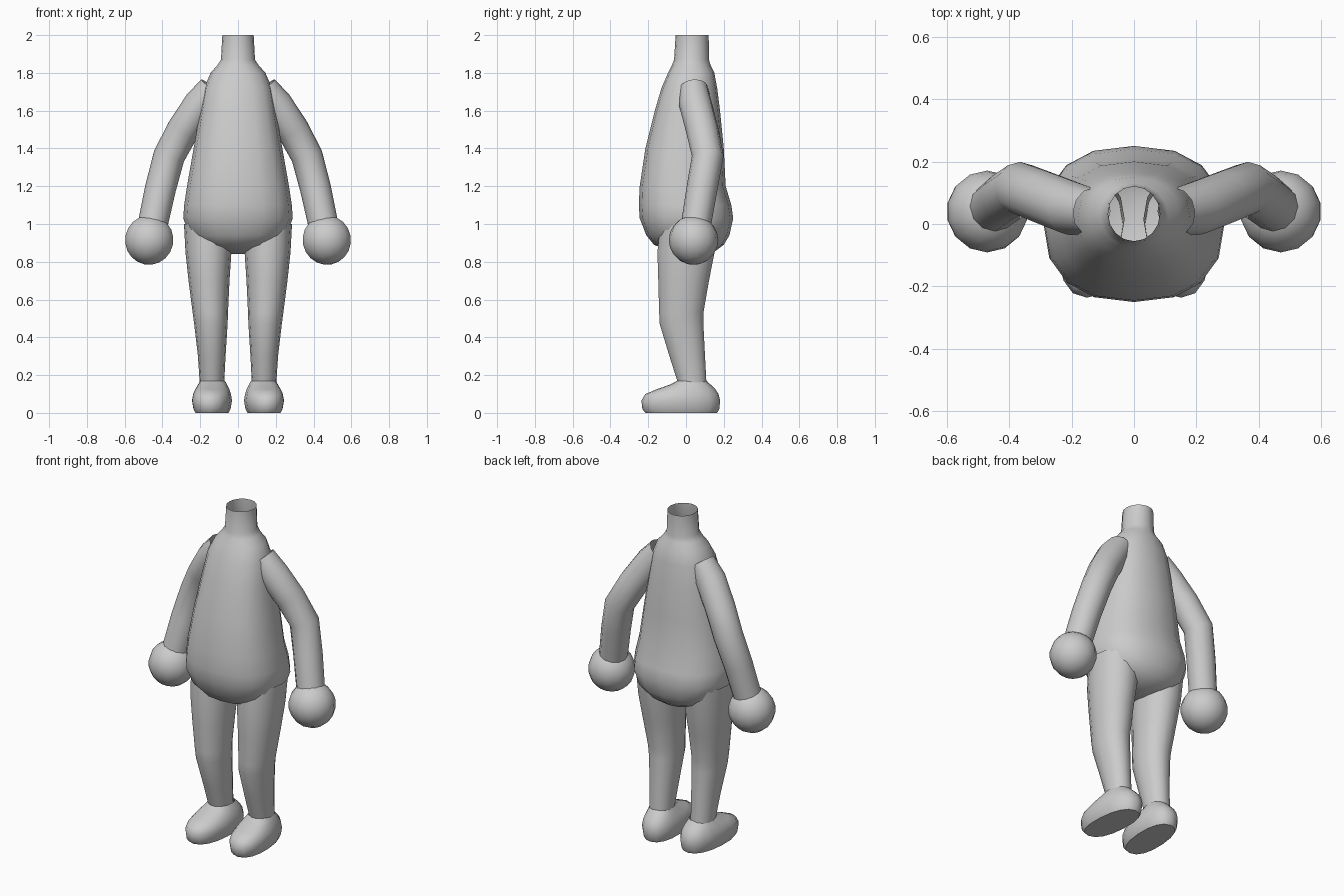
import bpy, bmesh, math
from mathutils import Vector, Matrix

if "Cube" in bpy.data.objects:
    bpy.data.objects.remove(bpy.data.objects["Cube"])


def finish(name, bm, mirror):
    bmesh.ops.recalc_face_normals(bm, faces=bm.faces)
    me = bpy.data.meshes.new(name)
    bm.to_mesh(me)
    bm.free()
    ob = bpy.data.objects.new(name, me)
    bpy.context.collection.objects.link(ob)
    bpy.ops.object.select_all(action='DESELECT')
    ob.select_set(True)
    bpy.context.view_layer.objects.active = ob
    bpy.ops.object.shade_smooth_by_angle(angle=math.radians(50))
    if mirror:
        ob.modifiers.new("Mirror", 'MIRROR').use_mirror_merge = False
    return ob


def loft(name, rings, cap_start=False, mirror=False):
    """Skin a list of closed point rings."""
    bm = bmesh.new()
    loops = [[bm.verts.new(p) for p in r] for r in rings]
    n = len(loops[0])
    for a, b in zip(loops, loops[1:]):
        for i in range(n):
            j = (i + 1) % n
            bm.faces.new((a[i], a[j], b[j], b[i]))
    if cap_start:
        bm.faces.new(loops[0])
    return finish(name, bm, mirror)


def flat_ring(z, x0, x1, y0, y1, power=2.0, n=16, toe_out=0.0):
    """Horizontal superellipse filling the given x and y limits."""
    pts = []
    for i in range(n):
        a = 2 * math.pi * i / n
        c, s = math.cos(a), math.sin(a)
        c = math.copysign(abs(c) ** (2 / power), c)
        s = math.copysign(abs(s) ** (2 / power), s)
        y = (y0 + y1) / 2 + (y1 - y0) / 2 * s
        pts.append(((x0 + x1) / 2 + (x1 - x0) / 2 * c - toe_out * y, y, z))
    return pts


def tube_rings(path, n=12):
    """Round rings square to a path of (x, y, z, radius)."""
    P = [Vector(p[:3]) for p in path]
    rings = []
    for i, p in enumerate(P):
        t = (P[min(i + 1, len(P) - 1)] - P[max(i - 1, 0)]).normalized()
        u = t.cross(Vector((0, 1, 0))).normalized()
        v = t.cross(u)
        rings.append([p + path[i][3] * (u * math.cos(2 * math.pi * k / n) +
                                        v * math.sin(2 * math.pi * k / n))
                      for k in range(n)])
    return rings


# Torso with open neck: z, half width, front y, back y, squareness
torso = [(0.84, 0.04, 0.00, 0.10, 2), (0.86, 0.13, -0.09, 0.16, 2.1),
         (0.89, 0.20, -0.17, 0.20, 2.3), (0.94, 0.255, -0.21, 0.23, 2.4),
         (1.03, 0.29, -0.245, 0.25, 2.4), (1.10, 0.285, -0.25, 0.24, 2.4),
         (1.20, 0.27, -0.245, 0.21, 2.4), (1.40, 0.235, -0.215, 0.20, 2.4),
         (1.60, 0.20, -0.165, 0.18, 2.4), (1.72, 0.18, -0.13, 0.165, 2.3),
         (1.80, 0.145, -0.095, 0.15, 2.2), (1.84, 0.11, -0.075, 0.13, 2),
         (1.87, 0.09, -0.063, 0.122, 2), (2.00, 0.083, -0.055, 0.12, 2)]
loft("torso", [flat_ring(z, -w, w, a, b, p) for z, w, a, b, p in torso],
     cap_start=True)

# Arms
loft("arm", tube_rings([(0.135, 0.04, 1.72, 0.075), (0.20, 0.05, 1.635, 0.087),
                        (0.29, 0.085, 1.50, 0.086), (0.365, 0.115, 1.36, 0.084),
                        (0.41, 0.085, 1.19, 0.082), (0.455, 0.05, 0.98, 0.079)]),
     mirror=True)

# Hands
bm = bmesh.new()
bmesh.ops.create_uvsphere(
    bm, u_segments=14, v_segments=10, radius=0.131,
    matrix=Matrix.Translation((0.47, 0.04, 0.915)) @ Matrix.Rotation(-0.2, 4, 'Y'))
finish("hand", bm, True)

# Legs: z, inner x, outer x, front y, back y
legs = [(0.16, 0.073, 0.203, -0.045, 0.11), (0.30, 0.066, 0.212, -0.09, 0.103),
        (0.47, 0.055, 0.232, -0.142, 0.095), (0.53, 0.053, 0.24, -0.145, 0.095),
        (0.70, 0.045, 0.262, -0.15, 0.125), (0.85, 0.035, 0.278, -0.155, 0.155),
        (1.00, 0.03, 0.286, -0.14, 0.17)]
loft("leg", [flat_ring(*r, power=2.1, n=14) for r in legs], mirror=True)

# Feet: z, half width, front y, back y
feet = [(0.0, 0.088, -0.215, 0.165), (0.02, 0.098, -0.231, 0.176),
        (0.065, 0.106, -0.236, 0.181), (0.10, 0.10, -0.215, 0.172),
        (0.125, 0.09, -0.155, 0.155), (0.15, 0.077, -0.085, 0.13),
        (0.17, 0.065, -0.045, 0.108)]
loft("foot", [flat_ring(z, 0.136 - w, 0.136 + w, a, b, 2.3, toe_out=0.06)
              for z, w, a, b in feet], cap_start=True, mirror=True)
